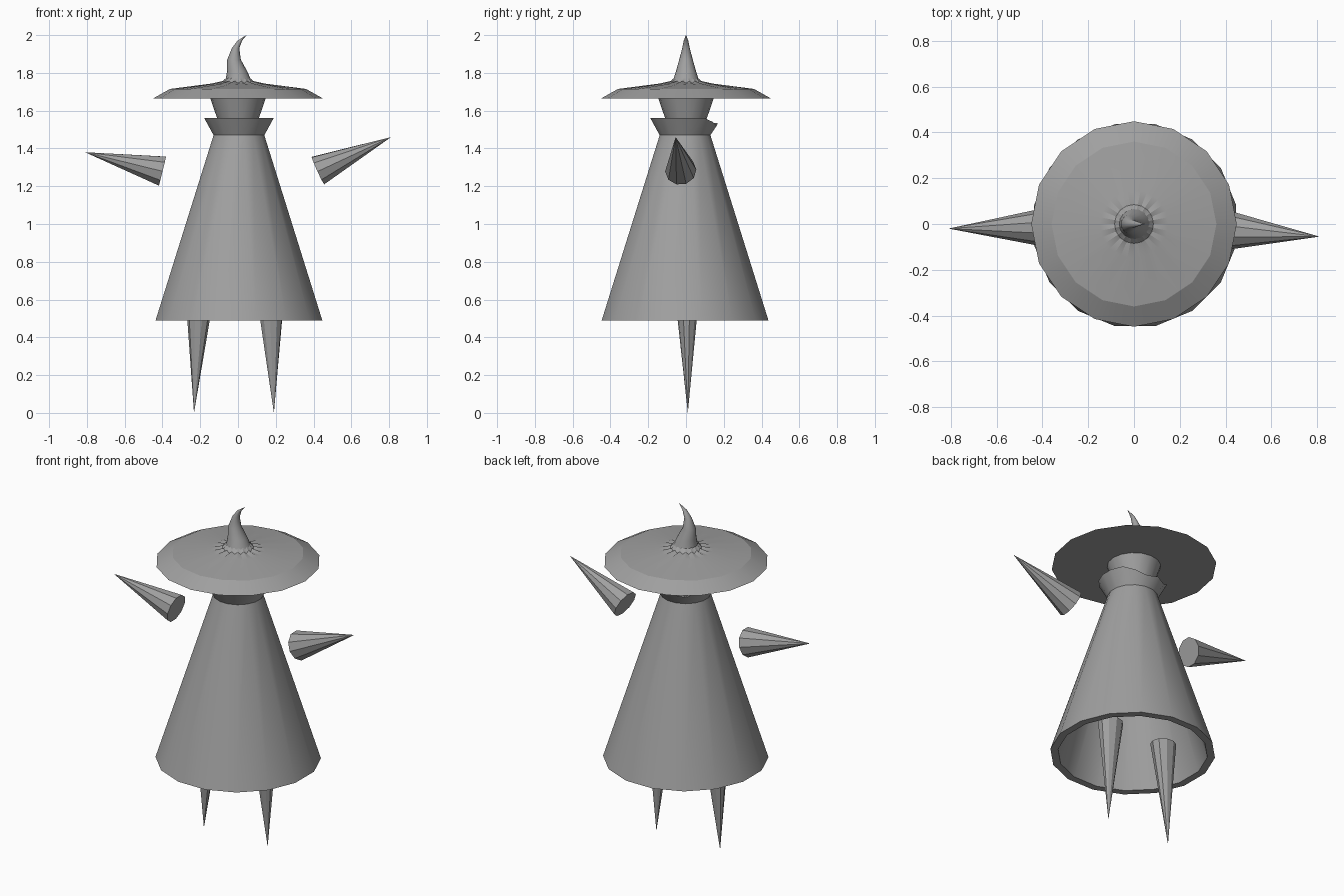
import bpy, bmesh, math
from mathutils import Vector

default = bpy.data.objects.get("Cube")
if default:
    bpy.data.objects.remove(default, do_unlink=True)

GREY = (0.35, 0.35, 0.35, 1)
mat = bpy.data.materials.new("plain grey")
mat.use_nodes = True
mat.diffuse_color = GREY
mat.node_tree.nodes["Principled BSDF"].inputs["Base Color"].default_value = GREY


def finish(name, bm, smooth=None):
    bmesh.ops.recalc_face_normals(bm, faces=bm.faces)
    mesh = bpy.data.meshes.new(name)
    bm.to_mesh(mesh)
    bm.free()
    mesh.materials.append(mat)
    obj = bpy.data.objects.new(name, mesh)
    bpy.context.collection.objects.link(obj)
    if smooth:
        bpy.ops.object.select_all(action='DESELECT')
        obj.select_set(True)
        bpy.context.view_layer.objects.active = obj
        bpy.ops.object.shade_smooth_by_angle(angle=math.radians(smooth))
    return obj


def loft(rings, cap_start=False, cap_end=False, closed=False):
    """Skin a list of equally long point rings."""
    bm = bmesh.new()
    loops = [[bm.verts.new(p) for p in ring] for ring in rings]
    pairs = list(zip(loops, loops[1:]))
    if closed:
        pairs.append((loops[-1], loops[0]))
    for a, b in pairs:
        for i in range(len(a)):
            j = (i + 1) % len(a)
            bm.faces.new((a[i], a[j], b[j], b[i]))
    if cap_start:
        bm.faces.new(loops[0])
    if cap_end:
        bm.faces.new(loops[-1])
    return bm


def circle(r, z, n, turn=0.0, cx=0.0, cy=0.0):
    step = math.tau / n
    return [Vector((cx + r * math.cos((i + turn) * step),
                    cy + r * math.sin((i + turn) * step), z)) for i in range(n)]


def spike(name, base, tip, radius, sides=10, flat=1.0):
    """A cone from a base centre to a tip, optionally narrowed in y."""
    base, tip = Vector(base), Vector(tip)
    axis = tip - base
    bm = bmesh.new()
    bmesh.ops.create_cone(bm, cap_ends=True, segments=sides, radius1=radius,
                          radius2=0, depth=axis.length)
    turn = Vector((0, 0, 1)).rotation_difference(axis)
    for v in bm.verts:
        v.co = turn @ v.co
        v.co.y *= flat
        v.co += (base + tip) / 2
    return finish(name, bm)


# Robe: thick hollow shell with a flared collar
profile = [(0.45, 0.49), (0.137, 1.47), (0.187, 1.56),
           (0.170, 1.56), (0.115, 1.47), (0.408, 0.49)]
rings = [circle(r, z, 16, 0.5, 0.005, -0.005) for r, z in profile]
# Uneven collar rim at the back
for ring in rings[2:4]:
    for i, drop in ((2, 0.02), (3, 0.04), (4, 0.025), (5, 0.035)):
        ring[i].z -= drop
        ring[i].y -= drop * 0.4
finish("robe", loft(rings, closed=True), 30)

# Head: tapered plug between collar and hat
finish("head", loft([circle(0.08, 1.47, 16), circle(0.148, 1.67, 16)],
                    True, True), 30)

# Hat brim: sixteen-sided disc with creases running in to the crown
brim = []
for r, z, crease in ((0.449, 1.665, 0), (0.36, 1.715, 0), (0.15, 1.743, 0.003),
                     (0.085, 1.757, 0.012), (0.06, 1.775, 0)):
    ring = circle(r, z, 32)
    for i, p in enumerate(ring):
        if i % 2:
            p.x *= math.cos(math.pi / 16)
            p.y *= math.cos(math.pi / 16)
        else:
            p.z -= crease
    brim.append(ring)
finish("hat_brim", loft(brim, True, True), 20)

# Hat crown: bent tapering point
crown = [circle(r, z, 16, cx=x) for x, r, z in (
    (0.003, 0.07, 1.755), (-0.005, 0.053, 1.81), (-0.021, 0.036, 1.87),
    (-0.013, 0.02, 1.93), (0.009, 0.012, 1.97), (0.045, 0.001, 2.0))]
finish("hat_crown", loft(crown, True, True), 40)

# Floating arms
spike("right_arm", (-0.40, -0.015, 1.28), (-0.81, -0.02, 1.38), 0.083)
spike("left_arm", (0.424, -0.028, 1.283), (0.81, -0.055, 1.46), 0.083)

# Legs, pointed at the ground
spike("right_leg", (-0.203, 0.005, 0.62), (-0.233, 0.01, 0), 0.075, flat=0.85)
spike("left_leg", (0.172, 0.005, 0.62), (0.19, 0.01, 0), 0.075, flat=0.85)
